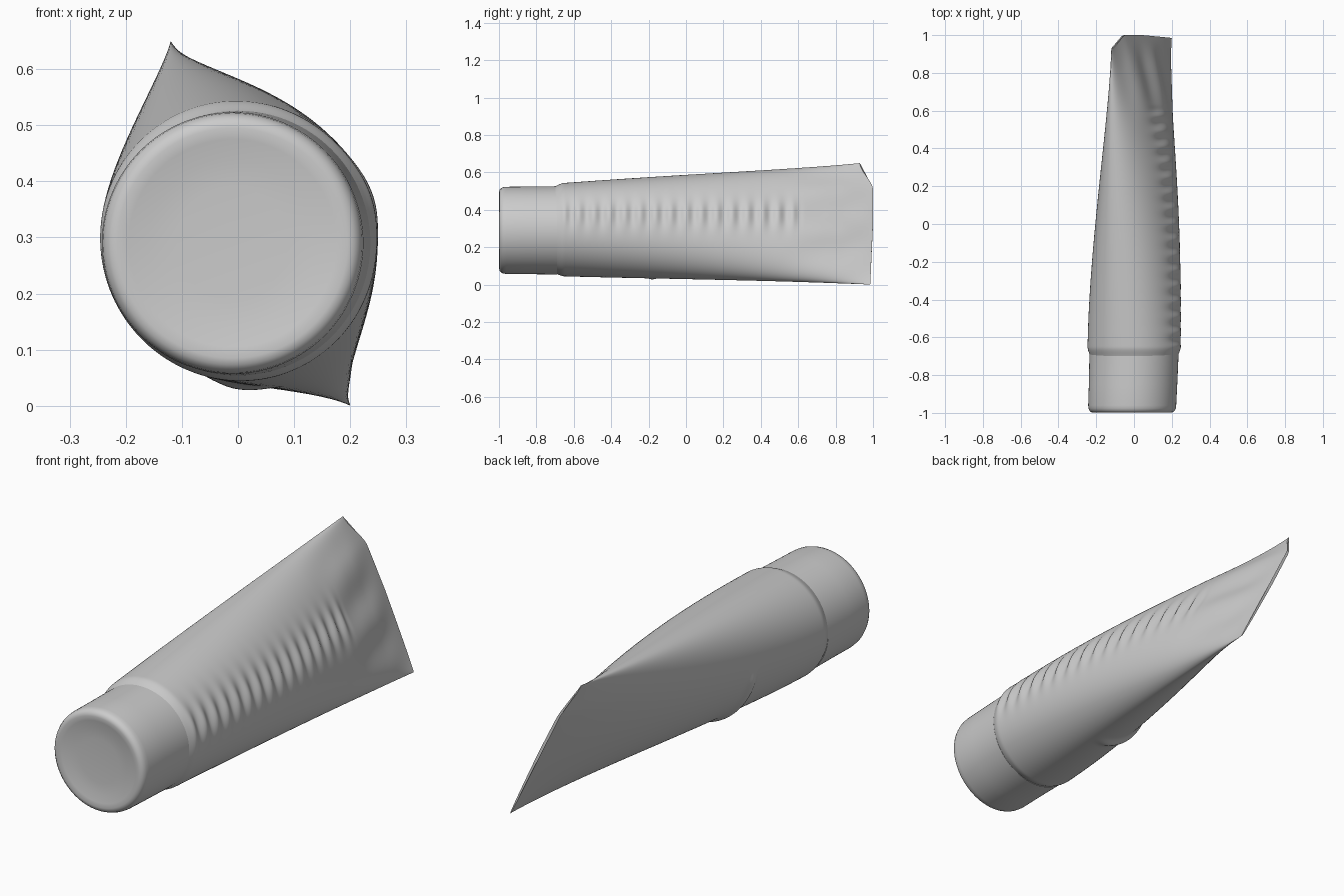
import bpy, bmesh, math

cube = bpy.data.objects.get("Cube")
if cube:
    bpy.data.objects.remove(cube, do_unlink=True)

grey = bpy.data.materials.new("soft_grey")
grey.use_nodes = True
GREY = (0.6, 0.6, 0.6, 1.0)
grey.diffuse_color = GREY
bsdf = next(n for n in grey.node_tree.nodes if n.type == 'BSDF_PRINCIPLED')
bsdf.inputs["Base Color"].default_value = GREY
bsdf.inputs["Roughness"].default_value = 0.6


def smooth(x):
    x = max(0.0, min(1.0, x))
    return x * x * (3 - 2 * x)


def bell(x, width):
    return math.exp(-(x / width) ** 2)


def loft(name, rings):
    """Skin closed rings of equal length and fill both ends."""
    bm = bmesh.new()
    loops = [[bm.verts.new(p) for p in ring] for ring in rings]
    n = len(loops[0])
    for a, b in zip(loops, loops[1:]):
        for i in range(n):
            j = (i + 1) % n
            bm.faces.new((a[i], a[j], b[j], b[i]))
    bm.faces.new(loops[0])
    bm.faces.new(loops[-1])
    bmesh.ops.recalc_face_normals(bm, faces=bm.faces)
    mesh = bpy.data.meshes.new(name)
    bm.to_mesh(mesh)
    bm.free()
    mesh.materials.append(grey)
    obj = bpy.data.objects.new(name, mesh)
    bpy.context.collection.objects.link(obj)
    bpy.ops.object.select_all(action='DESELECT')
    obj.select_set(True)
    bpy.context.view_layer.objects.active = obj
    bpy.ops.object.shade_smooth_by_angle(angle=math.radians(45))
    return obj


SIDES = 128
ANGLES = [2 * math.pi * i / SIDES for i in range(SIDES)]

# Round cap with a rounded rim and a slightly dished face
cap_profile = [(0.02, -0.985), (0.10, -0.986), (0.15, -0.989), (0.185, -0.996),
               (0.205, -0.999), (0.217, -0.996), (0.226, -0.988), (0.231, -0.976),
               (0.233, -0.96), (0.234, -0.85), (0.236, -0.69)]
cap_rings = []
for r, y in cap_profile:
    cx = -0.01 + 0.01 * smooth((y + 1) / 0.3)
    cap_rings.append([(cx + r * math.cos(a), y, 0.29 + r * math.sin(a)) for a in ANGLES])
loft("tube_cap", cap_rings)

# Squeezable body: a round section flattening into a tilted crimp
U = (0.442, -0.897)      # along the crimp, from the high corner to the low one
V = (0.897, 0.442)       # across the crimp
START = -0.72
STEPS = 210


def body_point(s, angle):
    c, w = math.cos(angle), math.sin(angle)
    collar = 0.228 + 0.018 * smooth(s / 0.04)
    along = collar + s * (0.362 - 0.246)
    power = 2.3 if w > 0 else 1.6
    across = 0.006 + (collar - 0.006) * (1 - s ** power)
    # slanted high corner on the crimped end
    end = 0.93 + 0.07 * smooth((c + 1) / 0.45) - 0.015 * max(0.0, c)
    y = START + s * (1.0 - START) + (end - 1.0) * s ** 6
    p, q = along * c, across * w
    x = 0.04 * s * s + U[0] * p + V[0] * q
    z = 0.2925 + 0.0325 * s + U[1] * p + V[1] * q
    bump = 0.0
    if w > 0:
        # row of raised ribs along the left side
        zone = smooth((y + 0.68) / 0.05) * smooth((0.64 - y) / 0.08)
        bump += 0.008 * zone * bell(z - 0.375, 0.065) * math.cos(2 * math.pi * y / 0.082)
        # soft folds fanning into the crimp
        fold = smooth((s - 0.7) / 0.15) * smooth((1 - s) / 0.1)
        bump += 0.007 * fold * w * math.cos(9 * c + 5 * s)
    else:
        # crease across the right side and underside
        reach = smooth((0.34 - z) / 0.08) * smooth((0.08 - x) / 0.1)
        bump += 0.014 * reach * bell(y + 0.18, 0.025)
    nx, nz = U[0] * c + V[0] * w, U[1] * c + V[1] * w
    return (x + bump * nx, y, z + bump * nz)


loft("tube_body", [[body_point(i / STEPS, a) for a in ANGLES] for i in range(STEPS + 1)])
